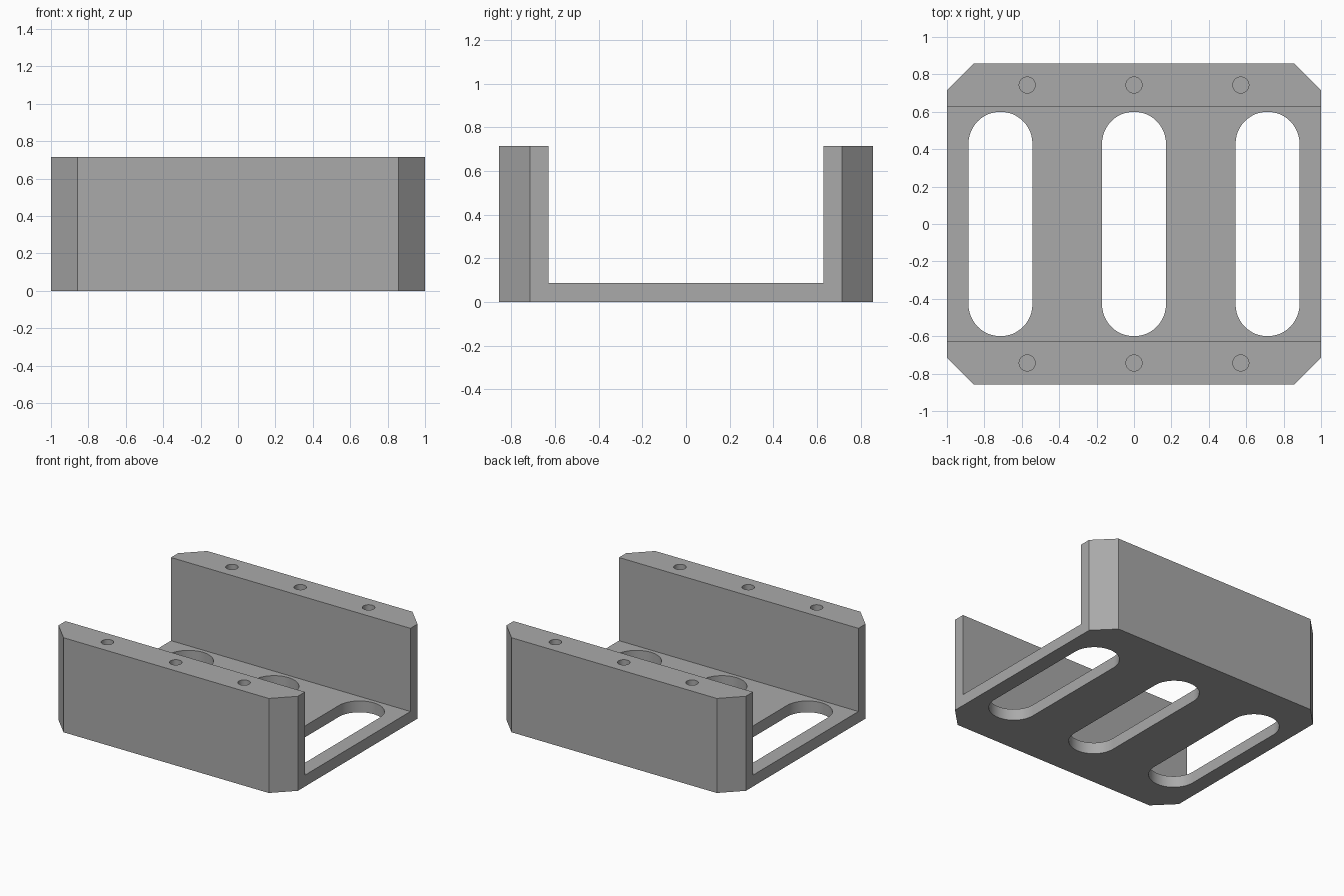
import bpy
import bmesh
from math import sin, cos, pi, radians

if "Cube" in bpy.data.objects:
    bpy.data.objects.remove(bpy.data.objects["Cube"], do_unlink=True)

# Overall sizes
HALF_X, HALF_Y, HEIGHT = 1.0, 0.857, 0.714
CHAMFER = 0.143
FLOOR, INNER_Y = 0.086, 0.629
SLOT_R, SLOT_END, SLOT_X = 0.171, 0.6, 0.714
HOLE_R, HOLE_X, HOLE_Y, HOLE_DEPTH = 0.043, 0.571, 0.743, 0.36

grey = bpy.data.materials.new("plain grey")
grey.use_nodes = True
colour = (0.4, 0.4, 0.4, 1)
grey.diffuse_color = colour
grey.node_tree.nodes["Principled BSDF"].inputs["Base Color"].default_value = colour


def prism(name, outline, z0, z1):
    """Extrude a flat outline upward from z0 to z1."""
    bm = bmesh.new()
    face = bm.faces.new([bm.verts.new((x, y, z0)) for x, y in outline])
    top = bmesh.ops.extrude_face_region(bm, geom=[face])["geom"]
    verts = [v for v in top if isinstance(v, bmesh.types.BMVert)]
    bmesh.ops.translate(bm, vec=(0, 0, z1 - z0), verts=verts)
    bmesh.ops.recalc_face_normals(bm, faces=bm.faces)
    mesh = bpy.data.meshes.new(name)
    bm.to_mesh(mesh)
    bm.free()
    mesh.materials.append(grey)
    obj = bpy.data.objects.new(name, mesh)
    bpy.context.collection.objects.link(obj)
    return obj


def rounded(cx, cy, radius, reach=0, steps=24):
    """Circle outline, stretched along y into a slot when reach > 0."""
    pts = []
    for end in (1, -1):
        for i in range(steps + (1 if reach else 0)):
            a = pi * i / steps
            pts.append((cx + end * radius * cos(a), cy + end * (reach + radius * sin(a))))
    return pts


def rectangle(hx, hy):
    return [(-hx, -hy), (hx, -hy), (hx, hy), (-hx, hy)]


# Body block with chamfered vertical corners
cx, cy = HALF_X - CHAMFER, HALF_Y - CHAMFER
bracket = prism("channel_bracket", [
    (-cx, -HALF_Y), (cx, -HALF_Y), (HALF_X, -cy), (HALF_X, cy),
    (cx, HALF_Y), (-cx, HALF_Y), (-HALF_X, cy), (-HALF_X, -cy)], 0, HEIGHT)

# Channel between the walls, floor slots and blind screw holes
cutters = [prism("channel_cutter", rectangle(HALF_X + 0.2, INNER_Y), FLOOR, HEIGHT + 0.2)]
for side in (-1, 0, 1):
    cutters.append(prism("slot_cutter", rounded(side * SLOT_X, 0, SLOT_R, SLOT_END - SLOT_R),
                         -0.1, FLOOR + 0.1))
    for wall in (-1, 1):
        cutters.append(prism("hole_cutter", rounded(side * HOLE_X, wall * HOLE_Y, HOLE_R, steps=16),
                             HEIGHT - HOLE_DEPTH, HEIGHT + 0.1))

bpy.ops.object.select_all(action="DESELECT")
bracket.select_set(True)
bpy.context.view_layer.objects.active = bracket
for cutter in cutters:
    mod = bracket.modifiers.new("cut", "BOOLEAN")
    mod.operation = "DIFFERENCE"
    mod.solver = "EXACT"
    mod.object = cutter
    bpy.ops.object.modifier_apply(modifier=mod.name)
    bpy.data.objects.remove(cutter, do_unlink=True)

bpy.ops.object.shade_smooth_by_angle(angle=radians(30))
